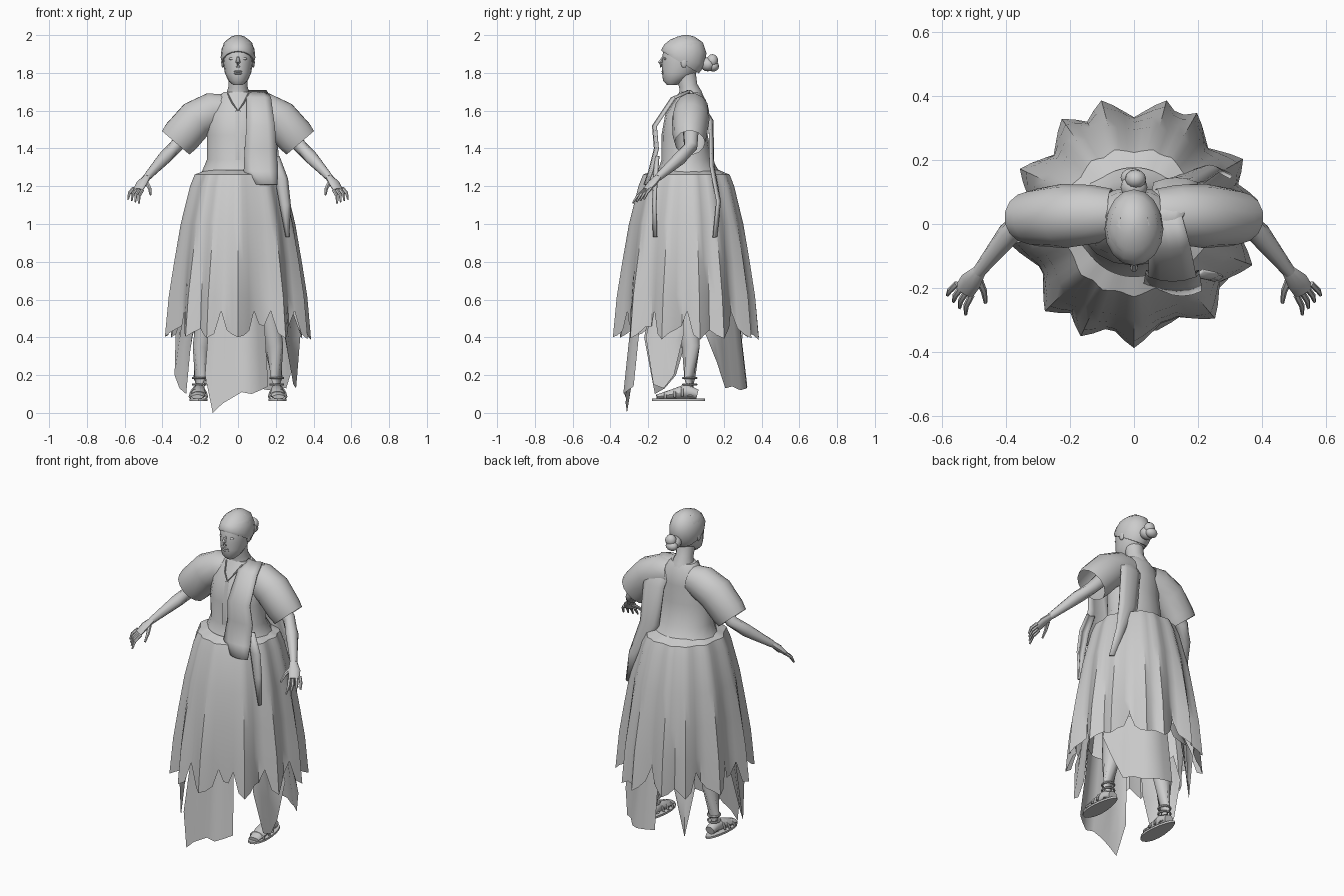
import bpy, bmesh, math, random
from mathutils import Vector

random.seed(4)
cube = bpy.data.objects.get("Cube")
if cube:
    bpy.data.objects.remove(cube)

GREY = (0.6, 0.6, 0.6, 1)
clay = bpy.data.materials.new("light_grey")
clay.use_nodes = True
clay.diffuse_color = GREY
clay.node_tree.nodes["Principled BSDF"].inputs["Base Color"].default_value = GREY
parts = []


def add_part(name, bm, side=1):
    """Turn a bmesh into an object, mirrored in x when side is -1."""
    for v in bm.verts:
        v.co.x *= side
    bmesh.ops.recalc_face_normals(bm, faces=bm.faces)
    mesh = bpy.data.meshes.new(name)
    bm.to_mesh(mesh)
    bm.free()
    mesh.materials.append(clay)
    obj = bpy.data.objects.new(name, mesh)
    bpy.context.collection.objects.link(obj)
    parts.append(obj)
    return obj


def loft(name, rows, loop=True, caps=True, side=1):
    """Skin a list of point rows, as closed rings or as an open sheet."""
    bm = bmesh.new()
    grid = [[bm.verts.new(p) for p in row] for row in rows]
    n = len(rows[0])
    for low, high in zip(grid, grid[1:]):
        for i in range(n if loop else n - 1):
            j = (i + 1) % n
            bm.faces.new((low[i], low[j], high[j], high[i]))
    if loop and caps:
        bm.faces.new(grid[0])
        bm.faces.new(grid[-1])
    return add_part(name, bm, side)


def oval(z, half_width, front, back, tilt=0.0, sides=16):
    """Horizontal ring between a front and back y, optionally dropped to the rear."""
    ring = []
    for i in range(sides):
        a = math.tau * i / sides
        y = (front + back) / 2 + (back - front) / 2 * math.sin(a)
        ring.append((half_width * math.cos(a), y, z - tilt * (y - front)))
    return ring


def tube(name, path, radii, side=1, sides=10, caps=True):
    """Tapered tube; a radius may be (horizontal, vertical)."""
    path = [Vector(p) for p in path]
    rows = []
    for i, p in enumerate(path):
        way = path[min(i + 1, len(path) - 1)] - path[max(i - 1, 0)]
        turn = way.to_track_quat('Z', 'Y')
        rx, ry = radii[i] if isinstance(radii[i], tuple) else (radii[i], radii[i])
        rows.append([p + turn @ Vector((rx * math.cos(t), ry * math.sin(t), 0))
                     for t in (math.tau * k / sides for k in range(sides))])
    return loft(name, rows, caps=caps, side=side)


def ball(name, centre, size, side=1):
    bm = bmesh.new()
    bmesh.ops.create_uvsphere(bm, u_segments=12, v_segments=8, radius=1)
    for v in bm.verts:
        v.co = Vector(v.co[k] * size[k] + centre[k] for k in range(3))
    return add_part(name, bm, side)


def ribbon(name, stations):
    """Gently bowed cloth strip from (x, y, z, half width) stations."""
    rows = []
    for x, y, z, w in stations:
        rows.append([(x + w * t, y + 0.015 * t * t * (1 if y < 0.02 else -1), z)
                     for t in (-1, -0.5, 0, 0.5, 1)])
    obj = loft(name, rows, loop=False)
    obj.modifiers.new("thickness", 'SOLIDIFY').thickness = 0.012


def cloth_panel(name, start, end, bottoms):
    """Torn underskirt panel between two angles, with a ragged hem."""
    rows = [[], [], []]
    for i, low in enumerate(bottoms):
        a = math.radians(start + (end - start) * i / (len(bottoms) - 1))
        wave = 0.01 * math.sin(1.6 * i)
        for row, r, z in zip(rows, (0.28, 0.305, 0.33), (0.56, (0.56 + low) / 2, low)):
            row.append(((r + wave) * math.cos(a), (r + wave) * math.sin(a), z))
    loft(name, rows, loop=False)


# Head, neck and facial features
loft("head", [oval(*r) for r in (
    (1.735, 0.025, -0.10, -0.05), (1.76, 0.052, -0.122, 0), (1.80, 0.07, -0.126, 0.055),
    (1.85, 0.078, -0.126, 0.078), (1.92, 0.085, -0.122, 0.095),
    (1.96, 0.075, -0.1, 0.085), (1.985, 0.045, -0.05, 0.05))])
tube("neck", [(0, 0.03, 1.62), (0, 0.025, 1.69), (0, 0.012, 1.73), (0, -0.005, 1.82)],
     [0.075, 0.062, 0.05, 0.055], sides=14)
tube("nose", [(0, -0.121, 1.885), (0, -0.137, 1.855), (0, -0.128, 1.832)],
     [0.006, 0.013, 0.012], sides=6)
for z in (1.797, 1.808):
    ball("lip", (0, -0.12, z), (0.022, 0.01, 0.006))

# Hair and bun
loft("hair_cap", [oval(*r) for r in (
    (1.915, 0.085, -0.128, 0.068, 0.6), (1.925, 0.092, -0.13, 0.1, 0.38),
    (1.95, 0.087, -0.115, 0.108, 0.2), (1.975, 0.067, -0.085, 0.09, 0.08),
    (1.992, 0.035, -0.045, 0.045), (2.0, 0.01, -0.015, 0.012))])
ball("bun_core", (0, 0.115, 1.845), (0.042, 0.04, 0.037))
ball("bun_upper_coil", (0.005, 0.14, 1.865), (0.033, 0.03, 0.034))
ball("bun_lower_coil", (-0.005, 0.145, 1.835), (0.037, 0.03, 0.028))

# Bodice, spreading over the top of the skirt
loft("bodice", [oval(*r) for r in (
    (1.24, 0.215, -0.17, 0.2), (1.28, 0.19, -0.15, 0.175), (1.34, 0.165, -0.13, 0.14),
    (1.47, 0.165, -0.13, 0.115), (1.58, 0.155, -0.11, 0.115),
    (1.655, 0.125, -0.06, 0.105), (1.70, 0.075, -0.035, 0.08))])
tube("necklace", [(-0.055, -0.035, 1.69), (-0.03, -0.085, 1.64), (0, -0.105, 1.6),
                  (0.03, -0.085, 1.64), (0.055, -0.035, 1.69)], [0.004] * 5, sides=6)
loft("front_placket", [[(x, y, z) for x in (-0.012, 0.012)]
                       for y, z in ((-0.106, 1.6), (-0.134, 1.47), (-0.134, 1.34))], loop=False)

# Scarf over the left shoulder
ribbon("scarf_front", [(0.1, 0.01, 1.71, 0.05), (0.11, -0.08, 1.67, 0.065),
                       (0.12, -0.18, 1.52, 0.075), (0.12, -0.17, 1.4, 0.085),
                       (0.12, -0.2, 1.28, 0.09), (0.15, -0.225, 1.21, 0.06)])
ribbon("scarf_front_tail", [(0.19, -0.165, 1.36, 0.03), (0.23, -0.175, 1.24, 0.035),
                            (0.25, -0.18, 1.1, 0.03), (0.262, -0.175, 0.93, 0.01)])
ribbon("scarf_back", [(0.1, 0.01, 1.71, 0.05), (0.11, 0.07, 1.67, 0.06),
                      (0.13, 0.145, 1.55, 0.07), (0.155, 0.15, 1.31, 0.065),
                      (0.235, 0.185, 1.12, 0.035), (0.285, 0.165, 0.93, 0.022)])

# Overskirt with irregular sharp folds, a ragged hem and narrow slits
columns = 72
fold_angles = (10, 30, 60, 75, 105, 125, 155, 190, 225, 245, 270, 310, 340)
hem, pleat = [], []
for i in range(columns):
    degrees = 360 * i / columns
    gap = min(abs((degrees - f + 180) % 360 - 180) for f in fold_angles)
    pleat.append(max(1 - gap / 7, -1))
    slit = gap > 9 and i % 3 == 0
    hem.append(0.54 if slit else 0.43 - 0.035 * pleat[i] + random.uniform(-0.01, 0.01))
skirt_rows = []
for z, r, fold in ((1.285, 0.17, 0), (1.262, 0.225, 0.008), (1.2, 0.25, 0.008),
                   (1.0, 0.298, 0.01), (0.8, 0.327, 0.016), (0.62, 0.348, 0.024),
                   (0, 0.36, 0.033)):
    row = []
    for i in range(columns):
        a = math.tau * i / columns
        rad = r + fold * pleat[i]
        row.append((rad * math.cos(a), rad * math.sin(a) + 0.006, z or hem[i]))
    skirt_rows.append(row)
loft("overskirt", skirt_rows, caps=False)

# Torn underskirt panels
cloth_panel("underskirt_front", -122, -60, (0.2, 0, 0.05, 0.08, 0.11, 0.1, 0.12, 0.14))
cloth_panel("underskirt_left", -40, -2, (0.4, 0.15, 0.13, 0.2, 0.42))
cloth_panel("underskirt_back_left", 18, 92, (0.42, 0.27, 0.13, 0.14, 0.12, 0.13, 0.14, 0.15))
cloth_panel("underskirt_back", 92, 134, (0.44, 0.42, 0.44, 0.13, 0.44))
cloth_panel("underskirt_right", 178, 222, (0.42, 0.2, 0.13, 0.1, 0.4))

for side, word in ((1, "left_"), (-1, "right_")):
    # Ear and eye
    ball(word + "ear", (0.08, -0.01, 1.855), (0.009, 0.018, 0.028), side)
    ball(word + "eye", (0.032, -0.11, 1.875), (0.016, 0.008, 0.007), side)
    # Flared sleeve, open at the cuff
    tube(word + "sleeve", [(0.07, 0.03, 1.61), (0.13, 0.03, 1.6), (0.22, 0.025, 1.555),
                           (0.3, 0.02, 1.465), (0.33, 0.02, 1.43)],
         [(0.08, 0.08), (0.092, 0.1), (0.1, 0.105), (0.09, 0.105), (0.08, 0.098)],
         side, 14, caps=False)
    # Arm, palm and fingers
    tube(word + "arm", [(0.16, 0.025, 1.6), (0.33, 0.025, 1.41), (0.39, -0.03, 1.35),
                        (0.485, -0.15, 1.245)], [0.05, 0.036, 0.036, 0.02], side)
    tube(word + "palm", [(0.48, -0.145, 1.25), (0.51, -0.18, 1.215), (0.53, -0.21, 1.18)],
         [(0.02, 0.017), (0.034, 0.018), (0.032, 0.012)], side)
    for k in range(4):
        base = Vector((0.507 + 0.015 * k, -0.222 + 0.012 * k, 1.178 + 0.004 * k))
        tip = base + Vector((0.018 + 0.004 * k, -0.06 + 0.008 * k, -0.068 + 0.003 * k))
        middle = base.lerp(tip, 0.5) + Vector((0.008, -0.004, 0.004))
        tube(word + "finger", [base, middle, tip], [0.01, 0.009, 0.005], side, 6)
    tube(word + "thumb", [(0.485, -0.17, 1.22), (0.468, -0.21, 1.19), (0.463, -0.245, 1.155)],
         [0.012, 0.01, 0.006], side, 6)
    # Leg, foot and sandal
    tube(word + "leg", [(0.1, 0.01, 1.0), (0.15, 0, 0.6), (0.19, 0.025, 0.35),
                        (0.205, 0.02, 0.18), (0.205, 0.02, 0.09)],
         [0.085, 0.06, 0.05, 0.03, 0.034], side)
    tube(word + "foot", [(0.205, 0.06, 0.1), (0.207, 0, 0.115), (0.21, -0.08, 0.098),
                         (0.215, -0.155, 0.085)],
         [(0.03, 0.025), (0.034, 0.04), (0.042, 0.025), (0.032, 0.012)], side)
    sole = []
    for z in (0.064, 0.076):
        sole.append([(0.21 + x * (0.55 - y), y, z) for x, y, _ in oval(0, 0.08, -0.18, 0.1)])
    loft(word + "sandal_sole", sole, side=side)
    for y, z, w, h in ((-0.11, 0.09, 0.045, 0.03), (-0.06, 0.095, 0.046, 0.04),
                       (-0.02, 0.1, 0.043, 0.05)):
        arch = [(0.21 + w * math.cos(t), y, z - 0.012 + h * math.sin(t))
                for t in (math.pi * k / 8 for k in range(9))]
        tube(word + "sandal_strap", arch, [0.007] * 9, side, 6)
    for z in (0.15, 0.185):
        loop = [(x + 0.205, y, z) for x, y, _ in oval(0, 0.034, -0.015, 0.055)]
        tube(word + "ankle_strap", loop + loop[:1], [0.006] * 17, side, 6)

# Smooth shading with sharp folds kept
for obj in bpy.context.selected_objects:
    obj.select_set(False)
for obj in parts:
    obj.select_set(True)
bpy.context.view_layer.objects.active = parts[0]
bpy.ops.object.shade_smooth_by_angle(angle=math.radians(40))
